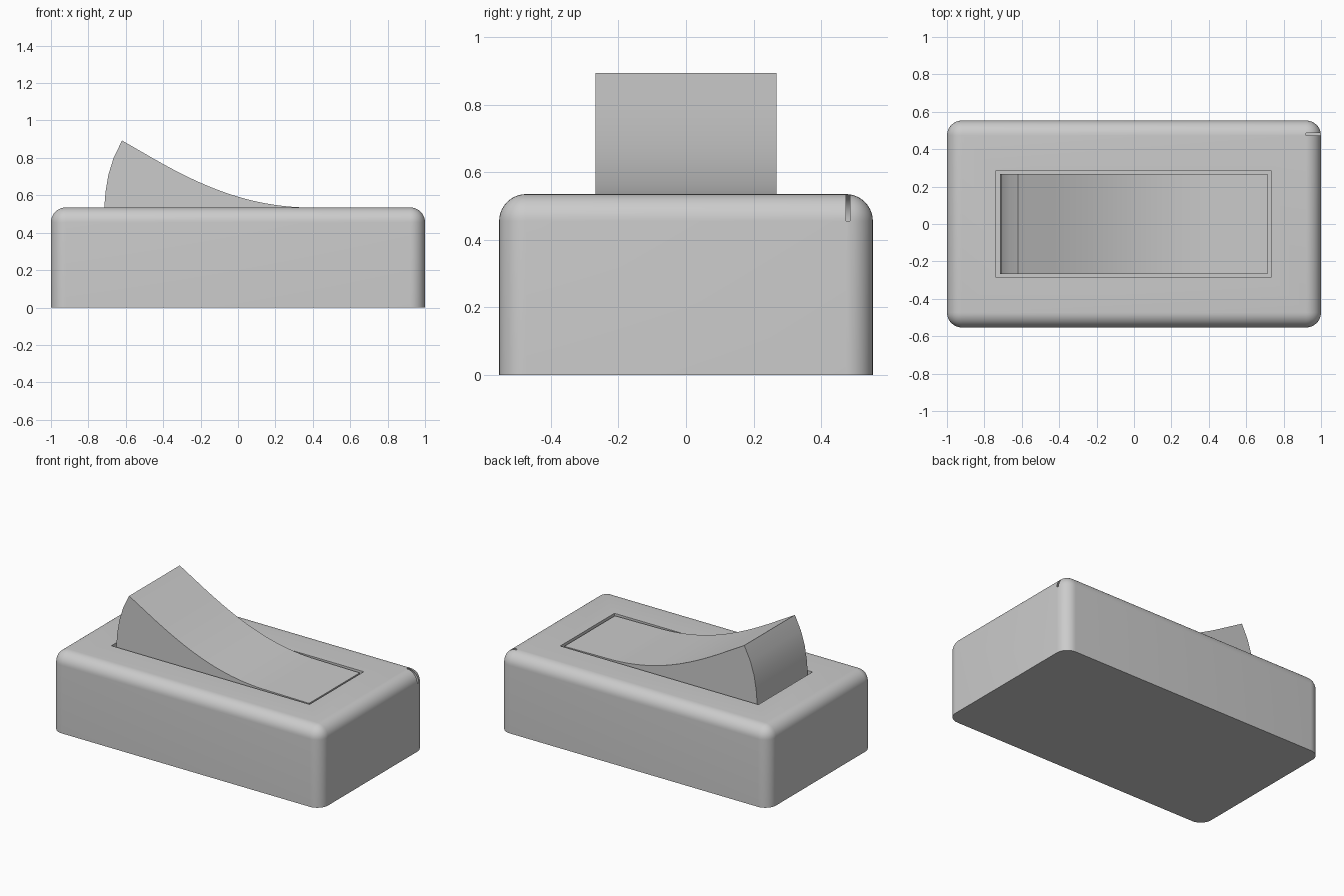
import bpy, bmesh
from mathutils import Vector

cube = bpy.data.objects.get("Cube")
if cube:
    bpy.data.objects.remove(cube, do_unlink=True)

LENGTH, DEPTH, HEIGHT, RADIUS = 2.0, 1.106, 0.535, 0.08

grey = bpy.data.materials.new("plain grey")
grey.use_nodes = True
colour = (0.6, 0.6, 0.6, 1)
grey.diffuse_color = colour
grey.node_tree.nodes["Principled BSDF"].inputs["Base Color"].default_value = colour


def finish(bm, name):
    """Turn a bmesh into a smooth-shaded object with crisp edges."""
    mesh = bpy.data.meshes.new(name)
    bm.to_mesh(mesh)
    bm.free()
    mesh.materials.append(grey)
    obj = bpy.data.objects.new(name, mesh)
    bpy.context.collection.objects.link(obj)
    bpy.ops.object.select_all(action='DESELECT')
    obj.select_set(True)
    bpy.context.view_layer.objects.active = obj
    bpy.ops.object.shade_smooth_by_angle(angle=0.5)
    return obj


# Housing: block with rounded upright and top edges, square at the base
bm = bmesh.new()
bmesh.ops.create_cube(bm, size=1)
for v in bm.verts:
    v.co = Vector((v.co.x * LENGTH, v.co.y * DEPTH, (v.co.z + 0.5) * HEIGHT))
rounded = [e for e in bm.edges if max(v.co.z for v in e.verts) > 0.1]
bmesh.ops.bevel(bm, geom=rounded, offset=RADIUS, offset_type='OFFSET',
                segments=10, profile=0.5, affect='EDGES', clamp_overlap=True)

# Slot in the top for the rocker
bm.normal_update()
top = max((f for f in bm.faces if f.normal.z > 0.99), key=lambda f: f.calc_area())
bmesh.ops.inset_region(bm, faces=[top], thickness=0.1)
for v in top.verts:
    v.co.x = 0.732 if v.co.x > 0 else -0.738
    v.co.y = 0.287 if v.co.y > 0 else -0.287
floor = bmesh.ops.extrude_face_region(bm, geom=[top])["geom"]
if top.is_valid:
    bmesh.ops.delete(bm, geom=[top], context='FACES_ONLY')
for v in floor:
    if isinstance(v, bmesh.types.BMVert):
        v.co.z = 0.25

# Narrow open seam beside the rear left corner
cx, cy, cz = LENGTH / 2 - RADIUS, DEPTH / 2 - RADIUS, HEIGHT - RADIUS
seam = []
for f in bm.faces:
    c = f.calc_center_median()
    if c.x > cx and c.z > cz and cy < c.y < cy + 0.012:
        seam.append(f)
bmesh.ops.delete(bm, geom=seam, context='FACES')
finish(bm, "switch_housing")

# Rocker: dished top, raised at one end and pressed flush at the other
profile = [(-0.70, 0.27), (-0.717, 0.45), (-0.715, 0.535), (-0.708, 0.62),
           (-0.693, 0.71), (-0.665, 0.80), (-0.62, 0.893)]
steps = 24
start, pull_a, pull_b, end = (Vector(p) for p in
                              ((-0.45, 0.795), (-0.17, 0.635), (0.08, 0.535), (0.40, 0.534)))
for i in range(steps + 1):
    t = i / steps
    s = 1 - t
    p = start * s**3 + pull_a * 3 * s * s * t + pull_b * 3 * s * t * t + end * t**3
    profile.append(tuple(p))
profile += [(0.715, 0.53), (0.70, 0.27)]

bm = bmesh.new()
side = bm.faces.new([bm.verts.new((x, -0.268, z)) for x, z in profile])
extruded = bmesh.ops.extrude_face_region(bm, geom=[side])["geom"]
bmesh.ops.translate(bm, vec=(0, 0.536, 0),
                    verts=[g for g in extruded if isinstance(g, bmesh.types.BMVert)])
if not any(f.is_valid and abs(f.normal.y) > 0.9 and f.calc_center_median().y < 0 for f in bm.faces):
    bmesh.ops.holes_fill(bm, edges=[e for e in bm.edges if e.is_boundary], sides=0)
bmesh.ops.recalc_face_normals(bm, faces=bm.faces)
finish(bm, "rocker")
